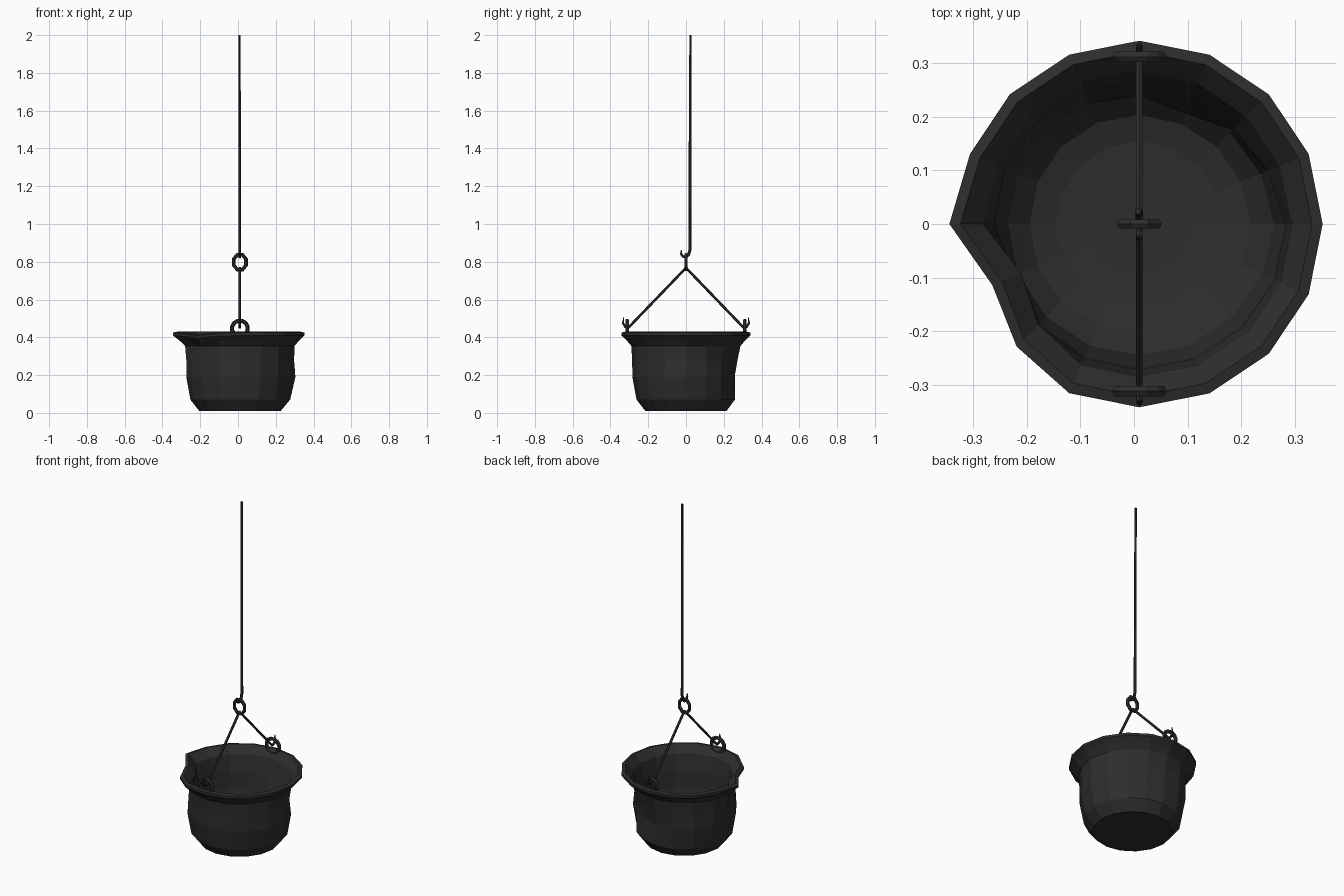
import bpy, bmesh, math
from mathutils import Vector

if "Cube" in bpy.data.objects:
    bpy.data.objects.remove(bpy.data.objects["Cube"])

iron = bpy.data.materials.new("blackened iron")
iron.diffuse_color = (0.027, 0.027, 0.027, 1)
iron.use_nodes = True
iron.node_tree.nodes["Principled BSDF"].inputs["Base Color"].default_value = iron.diffuse_color
CX = 0.01  # hanging axis


def finish(bm, name):
    bmesh.ops.recalc_face_normals(bm, faces=bm.faces)
    me = bpy.data.meshes.new(name)
    bm.to_mesh(me)
    bm.free()
    me.materials.append(iron)
    ob = bpy.data.objects.new(name, me)
    bpy.context.collection.objects.link(ob)
    return ob


def tube(name, pts, radii, sides=6, closed=False):
    """Sweep a polygon along a path lying in a vertical plane."""
    bm = bmesh.new()
    pts = [Vector(p) for p in pts]
    n = len(pts)
    if not isinstance(radii, (list, tuple)):
        radii = [radii] * n
    plane = Vector((0, 1, 0)) if closed else Vector((1, 0, 0))
    rings = []
    for i, p in enumerate(pts):
        a = pts[i - 1] if closed or i else p
        b = pts[(i + 1) % n] if closed or i < n - 1 else p
        side = (b - a).normalized().cross(plane).normalized()
        rings.append([bm.verts.new(p + radii[i] * (
            math.cos(2 * math.pi * (k + .5) / sides) * plane +
            math.sin(2 * math.pi * (k + .5) / sides) * side)) for k in range(sides)])
    for i in range(n if closed else n - 1):
        r, s = rings[i], rings[(i + 1) % n]
        for k in range(sides):
            j = (k + 1) % sides
            bm.faces.new((r[k], r[j], s[j], s[k]))
    if not closed:
        bm.faces.new(rings[0])
        bm.faces.new(rings[-1])
    return finish(bm, name)


def ring(name, y, z, rx, rz, r, count):
    pts = [(CX + rx * math.cos(2 * math.pi * (i + .5) / count), y,
            z + rz * math.sin(2 * math.pi * (i + .5) / count)) for i in range(count)]
    return tube(name, pts, r, 6, True)


# Cauldron: outer wall, rolled lip, inner bowl
profile = [(0.215, 0.01), (0.262, 0.07), (0.284, 0.19), (0.285, 0.28), (0.29, 0.355),
           (0.315, 0.385), (0.342, 0.41), (0.342, 0.425), (0.322, 0.43),
           (0.285, 0.385), (0.272, 0.29), (0.268, 0.19), (0.245, 0.09),
           (0.205, 0.05), (0.155, 0.035), (0.095, 0.03)]
# Dents: angle, height, angular spread, height spread, radial push
dents = [(70, 0.20, 28, 0.09, -0.045), (35, 0.30, 16, 0.06, -0.022),
         (208, 0.40, 17, 0.12, -0.052), (180, 0.42, 8, 0.05, 0.016),
         (-5, 0.16, 20, 0.09, 0.012)]
bm = bmesh.new()
N = 16
rings = []
for r, z in profile:
    row = []
    for k in range(N):
        deg = 360 * k / N
        rad, zz = r, z
        if r > 0.2:
            for a, h, sa, sh, push in dents:
                d = (deg - a + 180) % 360 - 180
                rad += push * math.exp(-(d / sa) ** 2 - ((z - h) / sh) ** 2)
            if z > 0.38:  # sagging lip on the dented side
                d = (deg - 222 + 180) % 360 - 180
                zz -= 0.016 * math.exp(-(d / 22) ** 2)
        t = math.radians(deg)
        row.append(bm.verts.new((CX + rad * math.cos(t), rad * math.sin(t), zz)))
    rings.append(row)
for a, b in zip(rings, rings[1:]):
    for k in range(N):
        j = (k + 1) % N
        bm.faces.new((a[k], a[j], b[j], b[k]))
bm.faces.new(rings[0])
bm.faces.new(rings[-1])
finish(bm, "cauldron")

# Ear rings and the hooked bail arms, one on each side
for s, side in ((-1, "front"), (1, "back")):
    ring(side + "_ear", s * 0.312, 0.447, 0.042, 0.042, 0.011, 12)
    tube(side + "_bail_arm",
         [(CX, 0, 0.768), (CX, s * 0.285, 0.472), (CX, s * 0.305, 0.452),
          (CX, s * 0.322, 0.456), (CX, s * 0.333, 0.475), (CX, s * 0.329, 0.508)],
         [0.007, 0.007, 0.007, 0.007, 0.006, 0.002])

# Centre link
ring("centre_link", 0, 0.798, 0.035, 0.043, 0.010, 8)

# Hanging rod with hook end
tube("hanging_rod",
     [(CX - .002, 0.024, 2.0), (CX - .001, 0.022, 1.6), (CX, 0.021, 0.865), (CX, 0.014, 0.838),
      (CX, 0, 0.825), (CX, -0.016, 0.828), (CX, -0.026, 0.842), (CX, -0.025, 0.862)],
     [0.006, 0.007, 0.008, 0.008, 0.008, 0.007, 0.006, 0.002])
